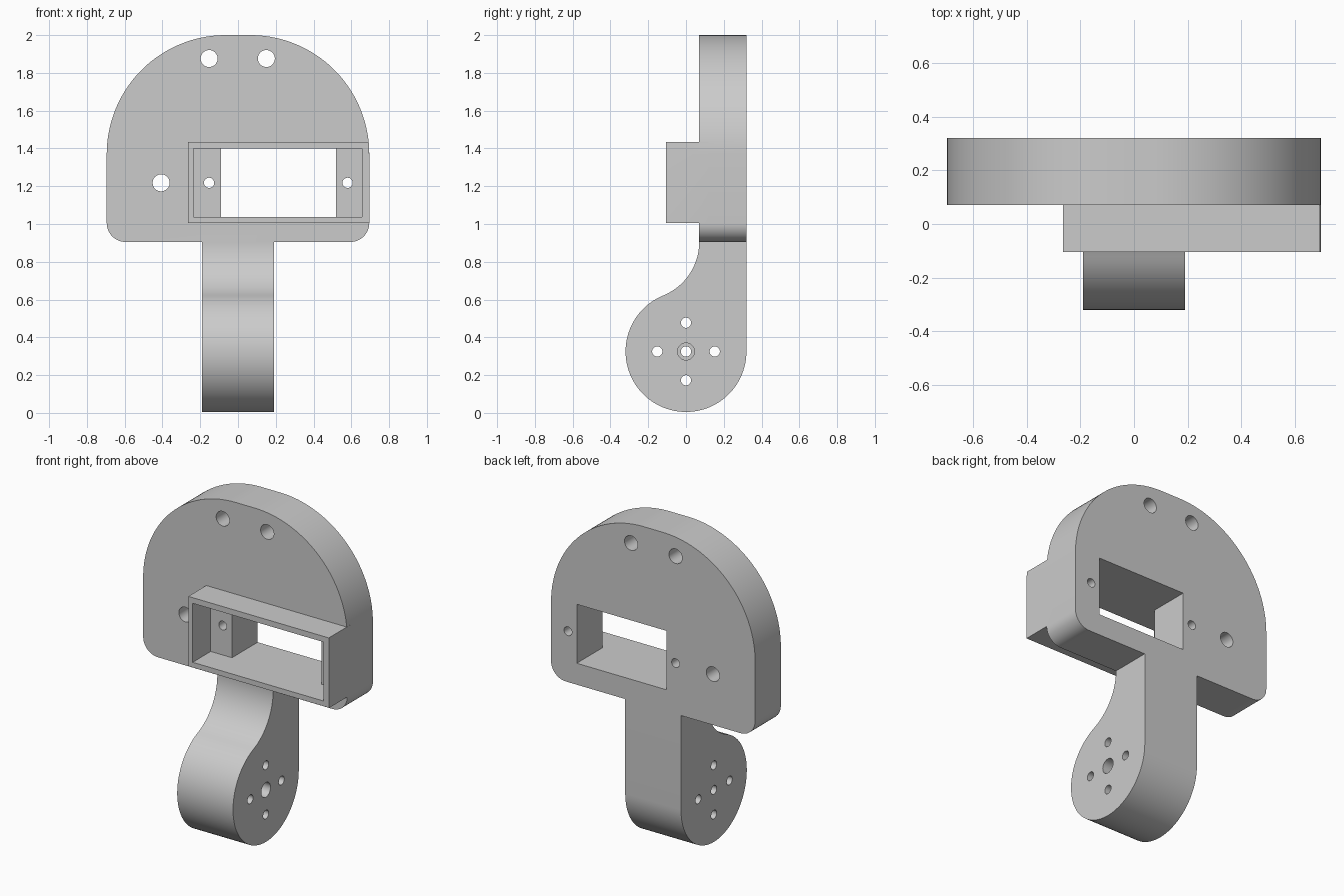
import bpy, bmesh
from math import radians, cos, sin, atan2, degrees
from mathutils import Vector

if "Cube" in bpy.data.objects:
    bpy.data.objects.remove(bpy.data.objects["Cube"], do_unlink=True)

grey = bpy.data.materials.new("plain grey")
grey.use_nodes = True
colour = (0.6, 0.6, 0.6, 1)
grey.diffuse_color = colour
grey.node_tree.nodes["Principled BSDF"].inputs["Base Color"].default_value = colour


def arc(cx, cy, r, start, end, steps=24):
    angles = [radians(start + (end - start) * i / steps) for i in range(steps + 1)]
    return [(cx + r * cos(a), cy + r * sin(a)) for a in angles]


def circle(cx, cy, r):
    return arc(cx, cy, r, 0, 360, 40)[:-1]


def rect(x0, x1, z0, z1):
    return [(x0, z0), (x1, z0), (x1, z1), (x0, z1)]


def prism(name, outline, axis, low, high):
    """Extrude an outline: axis 'y' takes (x, z) points, axis 'x' takes (y, z)."""
    def place(p, d):
        return Vector((p[0], d, p[1])) if axis == 'y' else Vector((d, p[0], p[1]))
    bm = bmesh.new()
    face = bm.faces.new([bm.verts.new(place(p, low)) for p in outline])
    moved = bmesh.ops.extrude_face_region(bm, geom=[face])["geom"]
    shift = place((0, 0), high - low)
    bmesh.ops.translate(bm, vec=shift, verts=[v for v in moved if isinstance(v, bmesh.types.BMVert)])
    bmesh.ops.recalc_face_normals(bm, faces=bm.faces)
    mesh = bpy.data.meshes.new(name)
    bm.to_mesh(mesh)
    bm.free()
    mesh.materials.append(grey)
    obj = bpy.data.objects.new(name, mesh)
    bpy.context.collection.objects.link(obj)
    return obj


def combine(target, other, operation):
    mod = target.modifiers.new(operation, 'BOOLEAN')
    mod.operation = operation
    mod.solver = 'EXACT'
    mod.object = other
    bpy.context.view_layer.objects.active = target
    bpy.ops.object.modifier_apply(modifier=mod.name)
    bpy.data.objects.remove(other, do_unlink=True)


FRONT, BACK, RIM = 0.07, 0.32, -0.105
HALF, BASE = 0.695, 0.905

# Domed mounting plate with rounded lower corners
dome = 0.63
outline = (arc(HALF - 0.1, BASE + 0.1, 0.1, -90, 0, 12)
           + arc(HALF - dome, 2 - dome, dome, 0, 90, 40)
           + arc(dome - HALF, 2 - dome, dome, 90, 180, 40)
           + arc(0.1 - HALF, BASE + 0.1, 0.1, 180, 270, 12))
bracket = prism("mounting_bracket", outline, 'y', FRONT, BACK)

# Raised housing, its outer end following the dome
housing = [(-0.265, 1.005), (HALF, 1.005), (HALF, 1.37), (0.692, 1.435), (-0.265, 1.435)]
combine(bracket, prism("housing", housing, 'y', RIM, FRONT + 0.05), 'UNION')

# Arm: round hub, straight back, concave neck tangent to hub and plate
hub, hub_z, neck = 0.32, 0.325, 0.306
neck_y = FRONT - neck
tangent = degrees(atan2(BASE - hub_z, neck_y))
profile = (arc(0, hub_z, hub, tangent, 360, 64)
           + [(BACK, BASE + 0.05), (FRONT, BASE + 0.05)]
           + arc(neck_y, BASE, neck, 0, tangent - 180, 24)[:-1])
combine(bracket, prism("arm", profile, 'x', -0.19, 0.19), 'UNION')

# Housing pocket and the window through the plate
combine(bracket, prism("pocket", rect(-0.235, 0.657, 1.037, 1.4), 'y', -0.3, FRONT), 'DIFFERENCE')
combine(bracket, prism("window", rect(-0.09, 0.52, 1.037, 1.4), 'y', -0.3, 0.5), 'DIFFERENCE')

# Screw holes through the plate
for x, z, r in [(-0.153, 1.876, 0.045), (0.15, 1.876, 0.045), (-0.407, 1.218, 0.045),
                (-0.153, 1.218, 0.027), (0.58, 1.218, 0.027)]:
    combine(bracket, prism("screw_hole", circle(x, z, r), 'y', -0.3, 0.5), 'DIFFERENCE')

# Hub holes and the counterbore
for y, z in [(0, 0), (0.152, 0), (-0.152, 0), (0, 0.152), (0, -0.152)]:
    combine(bracket, prism("hub_hole", circle(y, hub_z + z, 0.027), 'x', -0.4, 0.4), 'DIFFERENCE')
combine(bracket, prism("counterbore", circle(0, hub_z, 0.045), 'x', -0.06, 0.4), 'DIFFERENCE')

# Smooth the curved sides, keep the edges sharp
bpy.ops.object.select_all(action='DESELECT')
bracket.select_set(True)
bpy.context.view_layer.objects.active = bracket
bpy.ops.object.shade_smooth_by_angle(angle=radians(30))
